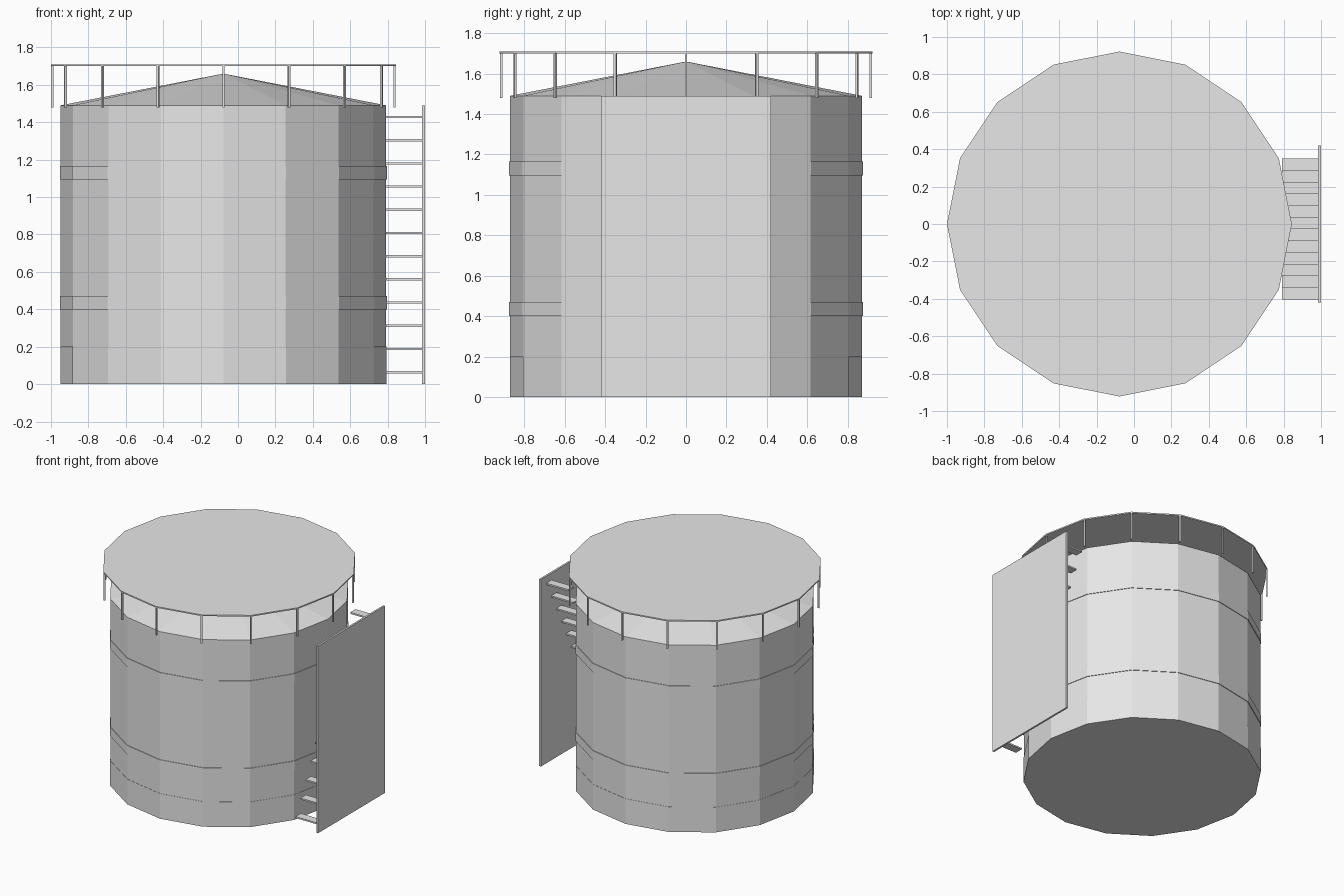
import bpy
from math import cos, sin, pi

SIDES = 16
CX = -0.078  # tank axis, shifted to leave room for the stair

cube = bpy.data.objects.get("Cube")
if cube:
    bpy.data.objects.remove(cube, do_unlink=True)

steel = bpy.data.materials.new("light_grey_steel")
steel.use_nodes = True
grey = (0.8, 0.8, 0.8, 1)
steel.diffuse_color = grey
steel.node_tree.nodes["Principled BSDF"].inputs["Base Color"].default_value = grey


def finish(name):
    obj = bpy.context.object
    obj.name = name
    obj.data.materials.append(steel)
    return obj


def drum(name, radius, z0, z1, top_radius=None):
    """Sixteen-sided drum or cone with a corner on each axis."""
    bpy.ops.mesh.primitive_cone_add(
        vertices=SIDES, radius1=radius,
        radius2=radius if top_radius is None else top_radius,
        depth=z1 - z0, location=(CX, 0, (z0 + z1) / 2))
    return finish(name)


def box(name, x0, x1, y0, y1, z0, z1, turn=0):
    bpy.ops.mesh.primitive_cube_add(
        size=1, location=((x0 + x1) / 2, (y0 + y1) / 2, (z0 + z1) / 2),
        rotation=(0, 0, turn))
    bpy.context.object.scale = (x1 - x0, y1 - y0, z1 - z0)
    return finish(name)


# Tank shell, base skirt, hoops and pointed roof
drum("tank_shell", 0.87, 0, 1.49)
drum("base_skirt", 0.872, 0, 0.2)
drum("lower_hoop", 0.875, 0.4, 0.47)
drum("upper_hoop", 0.875, 1.095, 1.165)
drum("roof_cone", 0.872, 1.49, 1.66, 0)

# Flat cover at rail height, carried on thin posts
drum("rail_cover", 0.922, 1.7, 1.71)
for i in range(SIDES):
    a = 2 * pi * i / SIDES
    x, y, h = CX + 0.915 * cos(a), 0.915 * sin(a), 0.006
    box(f"rail_post_{i + 1}", x - h, x + h, y - h, y + h, 1.48, 1.705, a)

# Stair rising toward the back, with an outer side panel
box("stair_side_panel", 0.985, 1.0, -0.42, 0.42, 0, 1.49)
for i in range(12):
    y, z = -0.403 + 0.0625 * i, 0.064 + 0.124 * i
    box(f"stair_tread_{i + 1}", 0.79, 0.987, y, y + 0.066, z - 0.006, z + 0.006)
